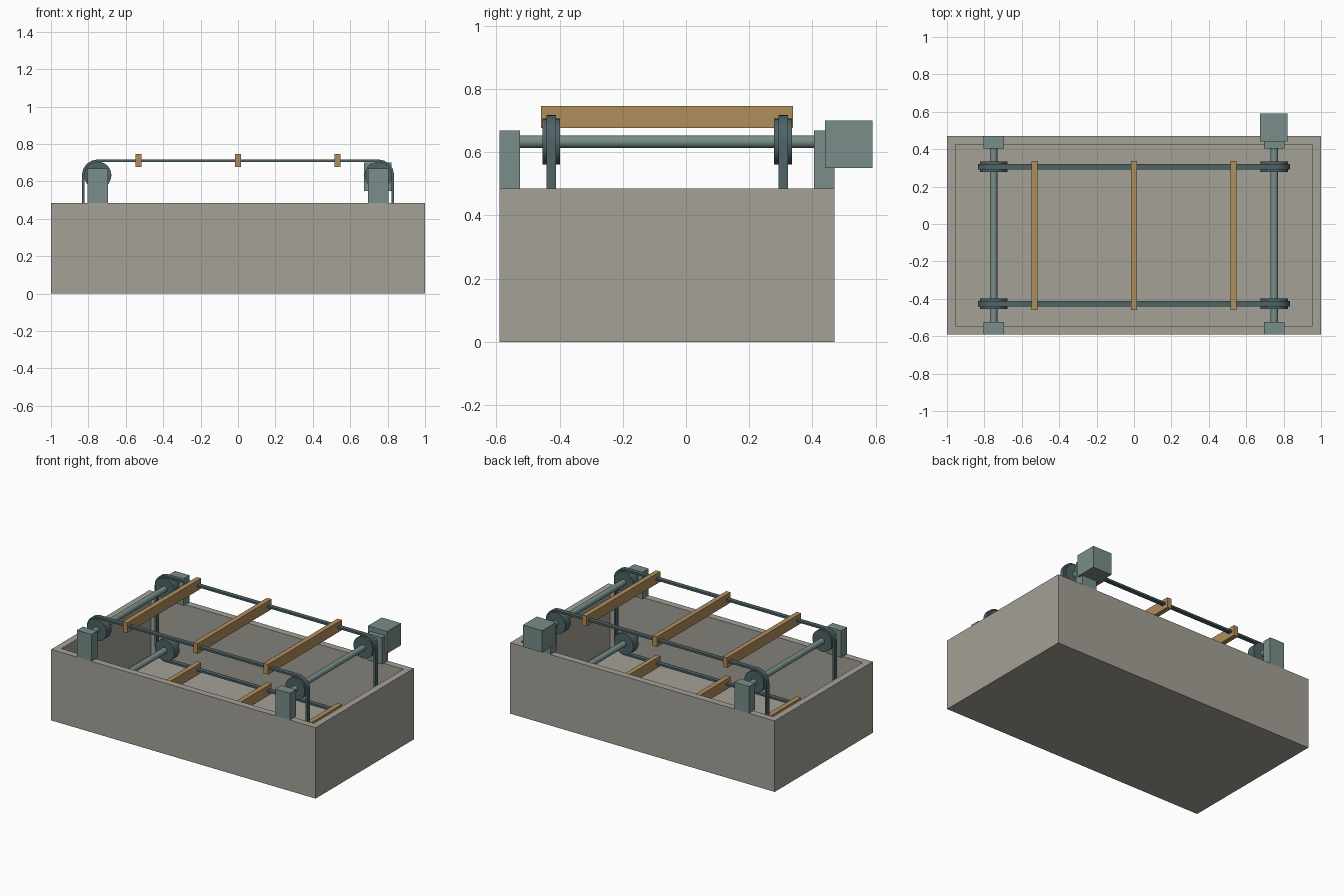
import bpy, bmesh, math
from mathutils import Matrix, Vector

if "Cube" in bpy.data.objects:
    bpy.data.objects.remove(bpy.data.objects["Cube"])


def material(name, srgb):
    m = bpy.data.materials.new(name)
    lin = [c / 12.92 if c <= 0.04045 else ((c + 0.055) / 1.055) ** 2.4 for c in srgb]
    m.diffuse_color = (*lin, 1)
    m.use_nodes = True
    m.node_tree.nodes["Principled BSDF"].inputs["Base Color"].default_value = m.diffuse_color
    return m


concrete = material("concrete", (0.64, 0.63, 0.59))
steel = material("painted_steel", (0.47, 0.555, 0.54))
dark = material("dark_steel", (0.31, 0.39, 0.40))
wood = material("wood", (0.69, 0.555, 0.36))


def finish(name, bm, mat, smooth=False):
    bmesh.ops.recalc_face_normals(bm, faces=bm.faces)
    me = bpy.data.meshes.new(name)
    bm.to_mesh(me)
    bm.free()
    me.materials.append(mat)
    ob = bpy.data.objects.new(name, me)
    bpy.context.collection.objects.link(ob)
    if smooth:
        bpy.ops.object.select_all(action='DESELECT')
        ob.select_set(True)
        bpy.context.view_layer.objects.active = ob
        bpy.ops.object.shade_smooth_by_angle(angle=math.radians(35))
    return ob


def box(name, lo, hi, mat):
    bm = bmesh.new()
    lo, hi = Vector(lo), Vector(hi)
    bmesh.ops.create_cube(bm, size=1, matrix=Matrix.Translation((lo + hi) / 2)
                          @ Matrix.Diagonal((*(hi - lo), 1)))
    return finish(name, bm, mat)


def cylinder_y(name, x, z, y0, y1, r, mat, sides=32):
    bm = bmesh.new()
    bmesh.ops.create_cone(bm, cap_ends=True, segments=sides, radius1=r, radius2=r, depth=y1 - y0,
                          matrix=Matrix.Translation((x, (y0 + y1) / 2, z))
                          @ Matrix.Rotation(math.pi / 2, 4, 'X'))
    return finish(name, bm, mat, True)


# Main layout
WALL = 0.065
X0, Y0, Y1, TOP, FLOOR = 1.0, -0.59, 0.47, 0.485, 0.075
SHAFT_X, Z_HIGH, Z_LOW = 0.75, 0.633, 0.212
WHEEL_R, CHAIN_T = 0.073, 0.011
CHAIN_Y = (-0.426, 0.307)

# Open concrete tank: the top face is inset and pushed down to the floor
bm = bmesh.new()
bmesh.ops.create_cube(bm, size=1, matrix=Matrix.Translation((0, (Y0 + Y1) / 2, TOP / 2))
                      @ Matrix.Diagonal((2 * X0, Y1 - Y0, TOP, 1)))
bm.faces.ensure_lookup_table()
top = max(bm.faces, key=lambda f: f.calc_center_median().z)
bmesh.ops.inset_region(bm, faces=[top], thickness=WALL)
ext = bmesh.ops.extrude_face_region(bm, geom=[top])
bmesh.ops.translate(bm, verts=[v for v in ext["geom"] if isinstance(v, bmesh.types.BMVert)],
                    vec=(0, 0, FLOOR - TOP))
if top.is_valid:
    bm.faces.remove(top)
finish("tank", bm, concrete)

# Shafts, wheels and bearing blocks at both ends
for side, sx in (("left", -SHAFT_X), ("right", SHAFT_X)):
    cylinder_y(f"{side}_upper_shaft", sx, Z_HIGH, Y0 + 0.03, Y1 - 0.03, 0.02, steel)
    cylinder_y(f"{side}_lower_shaft", sx, Z_LOW, Y0 + WALL, Y1 - WALL, 0.02, steel)
    for row, y in zip(("front", "back"), CHAIN_Y):
        for level, z in (("upper", Z_HIGH), ("lower", Z_LOW)):
            cylinder_y(f"{side}_{row}_{level}_wheel", sx, z, y - 0.028, y + 0.028, WHEEL_R, dark)
    for row, y in (("front", Y0), ("back", Y1 - WALL)):
        box(f"{side}_{row}_bearing_block", (sx - 0.055, y, TOP),
            (sx + 0.055, y + WALL, 0.668), steel)

# Drive motor
box("drive_motor", (0.674, 0.44, 0.55), (0.82, 0.59, 0.70), steel)


# Closed chain loop around the four wheels of one row
def chain_loop(r):
    corners = ((SHAFT_X, Z_HIGH), (-SHAFT_X, Z_HIGH), (-SHAFT_X, Z_LOW), (SHAFT_X, Z_LOW))
    pts = []
    for i, (cx, cz) in enumerate(corners):
        for k in range(9):
            a = math.pi / 2 * (i + k / 8)
            pts.append((cx + r * math.cos(a), cz + r * math.sin(a)))
    return pts


for row, y in zip(("front", "back"), CHAIN_Y):
    bm = bmesh.new()
    inner, outer = chain_loop(WHEEL_R - 0.002), chain_loop(WHEEL_R + CHAIN_T)
    rings = [[bm.verts.new((x, y + dy, z)) for x, z in pts]
             for pts, dy in ((outer, -0.015), (outer, 0.015), (inner, 0.015), (inner, -0.015))]
    n = len(inner)
    for a in range(4):
        p, q = rings[a], rings[(a + 1) % 4]
        for i in range(n):
            j = (i + 1) % n
            bm.faces.new((p[i], p[j], q[j], q[i]))
    finish(f"{row}_chain", bm, dark, True)

# Wooden scraper flights on the upper and lower runs
for level, z in (("upper", 0.711), ("lower", 0.134)):
    for i, x in enumerate((-0.532, 0, 0.532)):
        box(f"{level}_flight_{i + 1}", (x - 0.0165, -0.459, z - 0.035),
            (x + 0.0165, 0.338, z + 0.035), wood)
